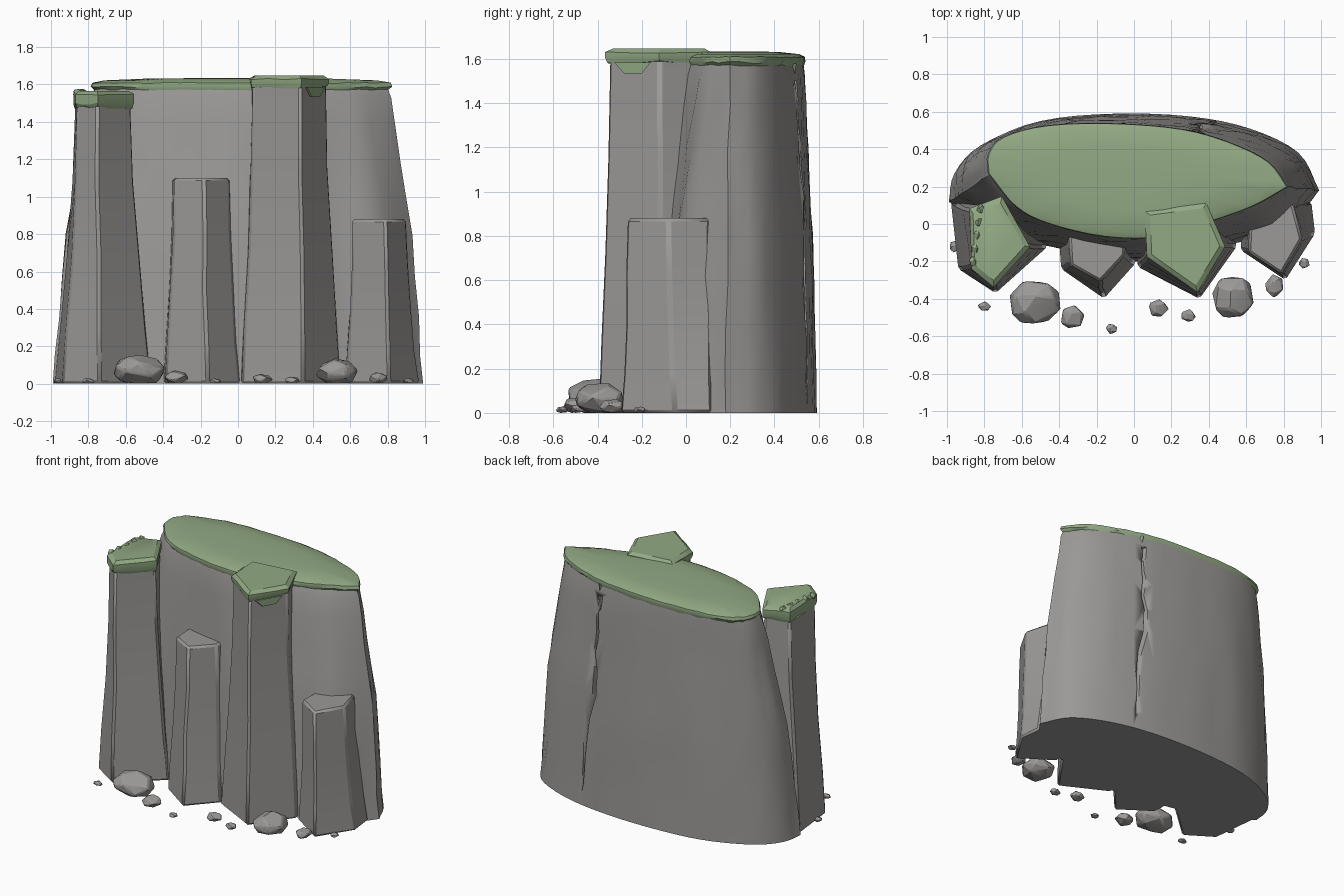
import bpy
import bmesh
import math
import random
from mathutils import Vector

rng = random.Random(4)
if "Cube" in bpy.data.objects:
    bpy.data.objects.remove(bpy.data.objects["Cube"], do_unlink=True)


def material(name, rgb):
    mat = bpy.data.materials.new(name)
    mat.use_nodes = True
    mat.diffuse_color = (*rgb, 1)
    mat.node_tree.nodes["Principled BSDF"].inputs["Base Color"].default_value = (*rgb, 1)
    return mat


stone = material("grey stone", (0.33, 0.32, 0.31))
grass = material("grass green", (0.29, 0.40, 0.23))


def finish(bm, name, mat, angle=30, bevel=0):
    bmesh.ops.recalc_face_normals(bm, faces=bm.faces)
    mesh = bpy.data.meshes.new(name)
    bm.to_mesh(mesh)
    bm.free()
    mesh.materials.append(mat)
    obj = bpy.data.objects.new(name, mesh)
    bpy.context.collection.objects.link(obj)
    bpy.ops.object.select_all(action="DESELECT")
    obj.select_set(True)
    bpy.context.view_layer.objects.active = obj
    bpy.ops.object.shade_smooth_by_angle(angle=math.radians(angle))
    if bevel:
        mod = obj.modifiers.new("worn edges", "BEVEL")
        mod.width = bevel
        mod.segments = 1
        mod.angle_limit = math.radians(35)
    return obj


def loft(name, rings, mat, angle=30, bevel=0):
    """Skin closed rings of 3D points and close both ends."""
    bm = bmesh.new()
    loops = [[bm.verts.new(p) for p in ring] for ring in rings]
    for low, high in zip(loops, loops[1:]):
        for i in range(len(low)):
            j = (i + 1) % len(low)
            bm.faces.new((low[i], low[j], high[j], high[i]))
    bm.faces.new(loops[0][::-1])
    bm.faces.new(loops[-1])
    return finish(bm, name, mat, angle, bevel)


def lerp_ring(a, b, t, z):
    return [Vector((*Vector(p).lerp(Vector(q), t), z)) for p, q in zip(a, b)]


def scaled(ring, s, z, jitter=0):
    c = sum((Vector(p[:2]) for p in ring), Vector((0, 0))) / len(ring)
    return [Vector((*(c + (Vector(p[:2]) - c) * s), z + rng.uniform(-jitter, jitter)))
            for p in ring]


def arc(points, steps=4):
    """Smooth open curve through the points, leaving out the last one."""
    p = [Vector(q) for q in points]
    p = [2 * p[0] - p[1]] + p + [2 * p[-1] - p[-2]]
    out = []
    for a, b, c, d in zip(p, p[1:], p[2:], p[3:]):
        for k in range(steps):
            t = k / steps
            out.append(0.5 * (2 * b + (c - a) * t + (2 * a - 5 * b + 4 * c - d) * t * t
                              + (3 * b - a - 3 * c + d) * t ** 3))
    return out


# Main cliff: back and front arcs meet in a crease at each end
right, left = (0.99, 0.18), (-0.99, 0.12)
base = arc([right, (.88, .38), (.62, .51), (.3, .575), (-.1, .59), (-.5, .55),
            (-.82, .42), (-.96, .27), left])
base += arc([left, (-.75, -.05), (-.45, -.12), (0, -.2), (.3, -.18), (.55, -.1),
             (.8, -.05), right])
right, left = (.8, .2), (-.76, .27)
top = arc([right, (.7, .33), (.5, .43), (.25, .5), (-.1, .53), (-.45, .52),
           (-.68, .46), (-.76, .37), left])
top += arc([left, (-.62, .1), (-.45, .01), (-.15, -.06), (.15, -.06), (.4, .02),
            (.62, .1), right])
profile = [(0, 0), (.15, .07), (.35, .14), (.57, .22), (.8, .31), (1, .46),
           (1.2, .62), (1.4, .78), (1.53, .9), (1.58, 1)]
rings = []
for z, t in profile:
    ring = lerp_ring(base, top, t, z)
    if 0 < z < 1.5:
        for v in ring:
            v += Vector((rng.uniform(-1, 1), rng.uniform(-1, 1), 2 * rng.uniform(-1, 1))) * .006
    rings.append(ring)
cliff = loft("cliff_body", rings, stone, 28)

# Zigzag crack cut into the back
crack = [(.44, .1, .008), (.42, .42, .02), (.40, .62, .02), (.35, .8, .022), (.34, .98, .018),
         (.36, 1.1, .012), (.34, 1.25, .02), (.345, 1.38, .008), (.33, 1.5, .035)]
cutter = loft("crack_cutter", [[(x - w * 2.5, .7, z), (x + w * 2.5, .7, z),
                                (x, .515 - .055 * z, z)] for x, z, w in crack], stone)
cutter.hide_render = True
bpy.context.view_layer.objects.active = cliff
cut = cliff.modifiers.new("crack", "BOOLEAN")
cut.operation = "DIFFERENCE"
cut.object = cutter
cut.solver = "EXACT"
bpy.ops.object.modifier_apply(modifier=cut.name)
bpy.data.objects.remove(cutter, do_unlink=True)
loft("crack_grass", [[(.34, .46, 1.46)] * 1 + [(.345, .47, 1.46), (.342, .478, 1.46)],
                     [(.29, .45, 1.58), (.38, .45, 1.58), (.335, .5, 1.58)]], grass)


# Five-sided rock columns leaning on the front
def column(name, foot, head, height):
    rows = [(0, 0), (.2, .3), (.45, .6), (.72, .88), (1, 1)]
    body = []
    for f, t in rows:
        ring = lerp_ring(foot, head, t, f * height)
        if 0 < f < 1:
            for v in ring:
                v += Vector((rng.uniform(-1, 1), rng.uniform(-1, 1), 0)) * .006
        body.append(ring)
    return loft(name, body, stone, 25, .014)


left_head = [(-.87, .07), (-.86, -.23), (-.75, -.32), (-.57, -.12), (-.71, .13)]
tall_head = [(.08, -.17), (.335, -.35), (.475, -.12), (.38, .1), (.07, .06)]
column("left_column", [(-.98, .12), (-.94, -.24), (-.74, -.37), (-.46, -.12), (-.6, .2)],
       left_head, 1.5)
column("short_column", [(-.4, -.1), (-.39, -.24), (-.16, -.4), (.01, -.21), (.02, -.05)],
       [(-.35, -.05), (-.34, -.22), (-.18, -.31), (-.05, -.17), (-.03, .04)], 1.1)
column("tall_column", [(.0, -.05), (.02, -.23), (.35, -.4), (.55, -.12), (.5, .1)],
       [tall_head[4]] + tall_head[:4], 1.6)
column("right_column", [(.57, .05), (.57, -.14), (.81, -.3), (.97, -.05), (.95, .12)],
       [(.62, .05), (.61, -.15), (.79, -.27), (.9, -.08), (.85, .11)], .88)

# Grass on the main plateau, slightly domed with a rounded lip
loft("plateau_grass", [scaled(top, .99, 1.562, .008), scaled(top, 1.03, 1.585, .006),
                       scaled(top, 1.02, 1.608, .003), scaled(top, .93, 1.622),
                       scaled(top, .6, 1.632), scaled(top, .2, 1.634)], grass, 40)


# Grass caps on the two tall columns
def grass_cap(name, head, low, high, grow):
    edge = []
    for p, q in zip(head, head[1:] + head[:1]):
        edge += [Vector(p).lerp(Vector(q), k / 3) for k in range(3)]
    loft(name, [scaled(edge, 1.02, low, .01), scaled(edge, grow, low + .025, .008),
                scaled(edge, grow, high - .018, .004), scaled(edge, .92, high)], grass, 30)


grass_cap("left_column_grass", left_head, 1.475, 1.565, 1.08)
grass_cap("tall_column_grass", tall_head, 1.585, 1.647, 1.06)

# Thin moss patch hanging on the right side of the tall column
loft("moss_patch", [[(.385 + d, -.28, 1.535), (.43 + d, -.2, 1.535), (.455 + d, -.16, 1.585),
                     (.36 + d, -.325, 1.585)] for d in (0, .009)], grass)


# Angular boulders and tufts from hulls of points scattered on a squashed ball
def lump(name, x, y, z, size, mat, count=16):
    bm = bmesh.new()
    turn = rng.uniform(0, math.pi)
    for i in range(count):
        h = 1 - 2 * (i + .5) / count
        a = turn + i * 2.4 + rng.uniform(-.3, .3)
        r = math.sqrt(1 - h * h)
        bm.verts.new((x + size[0] * r * math.cos(a), y + size[1] * r * math.sin(a),
                      max(z, z + size[2] * (.45 + .55 * h))))
    hull = bmesh.ops.convex_hull(bm, input=bm.verts)
    loose = {e for e in hull["geom_interior"] + hull["geom_unused"]
             if isinstance(e, bmesh.types.BMVert)}
    bmesh.ops.delete(bm, geom=list(loose), context="VERTS")
    finish(bm, name, mat, 20, min(size) * .08)


boulders = [(-.53, -.42, .15, .13, .16), (-.33, -.5, .07, .07, .075), (.53, -.39, .12, .125, .14),
            (.13, -.45, .06, .05, .055), (.29, -.49, .042, .038, .04), (-.12, -.56, .033, .03, .03),
            (-.8, -.44, .037, .028, .03), (.75, -.33, .055, .065, .065), (.91, -.21, .033, .03, .03),
            (-.96, -.12, .028, .035, .03)]
for i, (x, y, rx, ry, h) in enumerate(boulders):
    lump(f"boulder_{i + 1}", x, y, 0, (rx, ry, h), stone, 18 if h > .1 else 13)
for i in range(5):
    lump(f"grass_tuft_{i + 1}", -.86 + .01 * i, -.2 + .07 * i, 1.53, (.025, .03, .05), grass, 10)
